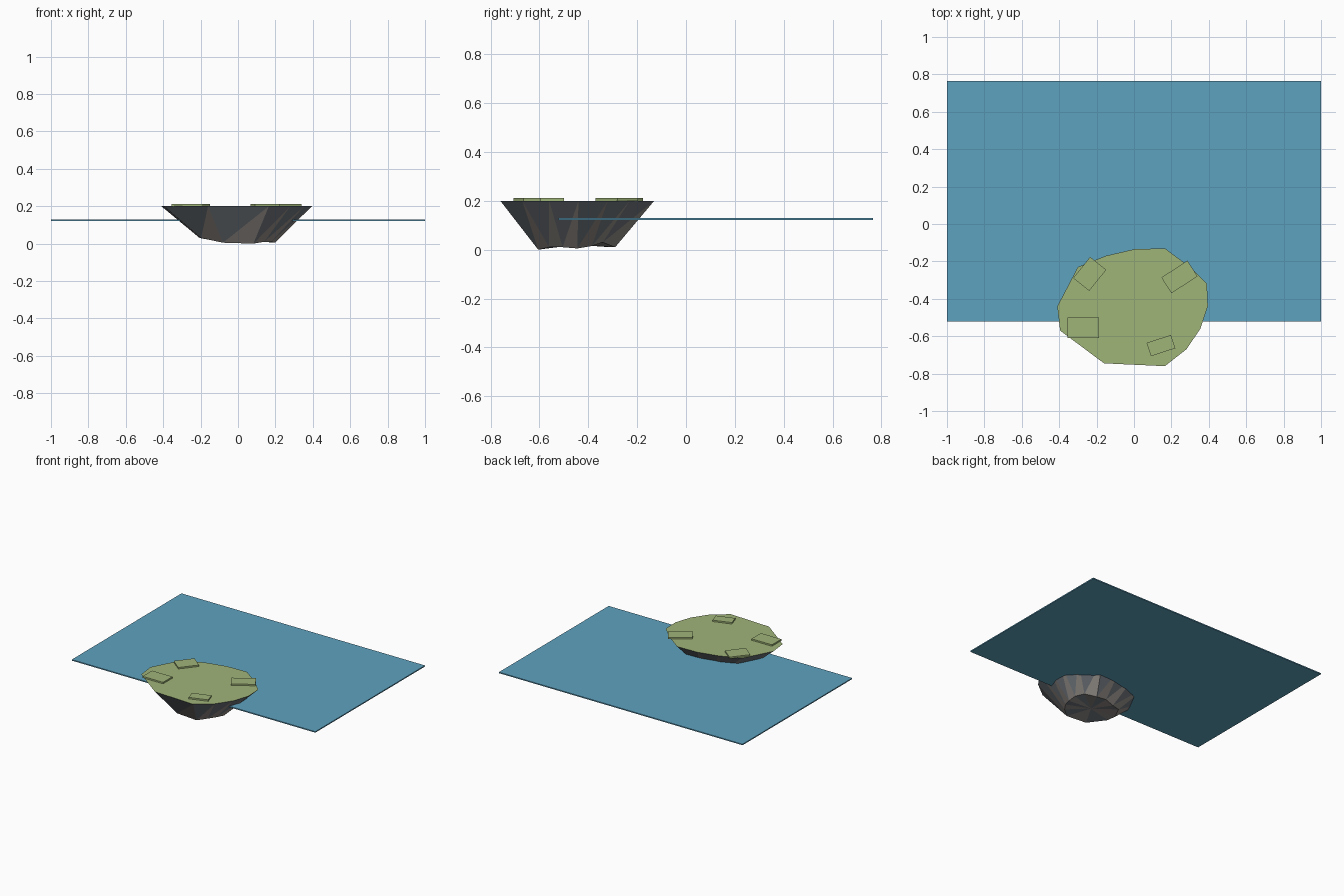
import bpy
import bmesh
import math
from mathutils import Matrix, Vector

cube = bpy.data.objects.get("Cube")
if cube:
    bpy.data.objects.remove(cube, do_unlink=True)


def material(name, rgb):
    mat = bpy.data.materials.new(name)
    mat.use_nodes = True
    mat.diffuse_color = (*rgb, 1)
    mat.node_tree.nodes["Principled BSDF"].inputs["Base Color"].default_value = (*rgb, 1)
    return mat


water_blue = material("water blue", (0.11, 0.36, 0.52))
grass_green = material("grass green", (0.35, 0.46, 0.19))
warm_stone = material("warm stone", (0.29, 0.265, 0.245))
cool_stone = material("cool stone", (0.16, 0.18, 0.20))


def finish(name, bm, mats):
    mesh = bpy.data.meshes.new(name)
    bmesh.ops.recalc_face_normals(bm, faces=bm.faces)
    bm.to_mesh(mesh)
    bm.free()
    for mat in mats:
        mesh.materials.append(mat)
    obj = bpy.data.objects.new(name, mesh)
    bpy.context.collection.objects.link(obj)
    return obj


def slab(name, center, size, angle, mat):
    bm = bmesh.new()
    place = Matrix.Translation(center) @ Matrix.Rotation(math.radians(angle), 4, "Z")
    bmesh.ops.create_cube(bm, size=1, matrix=place @ Matrix.Diagonal((*size, 1)))
    return finish(name, bm, [mat])


# Water sheet
slab("water", (0, 0.122, 0.125), (2, 1.286, 0.008), 0, water_blue)

# Island: irregular grassy rim tapering to a rough stone base
rim = [(-0.41, -0.44), (-0.30, -0.23), (-0.15, -0.17), (0, -0.135), (0.165, -0.13),
       (0.30, -0.23), (0.39, -0.32), (0.395, -0.44), (0.355, -0.56), (0.28, -0.67),
       (0.165, -0.76), (-0.16, -0.745), (-0.395, -0.57)]
base_heights = [0.03, 0.02, 0.01, 0.02, 0.01, 0.03, 0.015, 0.005, 0.01, 0.01, 0, 0.005, 0.03]
middle = Vector((0, -0.45, 0))

bm = bmesh.new()
top = [bm.verts.new((x, y, 0.2)) for x, y in rim]
bottom = []
for (x, y), z in zip(rim, base_heights):
    p = middle.lerp(Vector((x, y, 0)), 0.5)
    bottom.append(bm.verts.new((p.x, p.y, z)))
base_hub = bm.verts.new((0, -0.45, 0.02))
bm.faces.new(top)
count = len(rim)
for i in range(count):
    j = (i + 1) % count
    cool = bm.faces.new((top[i], top[j], bottom[j]))
    warm = bm.faces.new((top[i], bottom[j], bottom[i]))
    under = bm.faces.new((bottom[i], bottom[j], base_hub))
    cool.material_index = 2
    warm.material_index = 1
    under.material_index = 1 + i % 2
finish("island", bm, [grass_green, warm_stone, cool_stone])

# Raised turf patches
patches = {
    "front_right_patch": (-0.272, -0.555, 0.168, 0.11, 0),
    "back_right_patch": (-0.237, -0.267, 0.145, 0.11, 51),
    "back_left_patch": (0.243, -0.283, 0.166, 0.10, 33),
    "front_left_patch": (0.144, -0.65, 0.137, 0.075, 18),
}
for name, (x, y, length, width, angle) in patches.items():
    slab(name, (x, y, 0.205), (length, width, 0.012), angle, grass_green)
